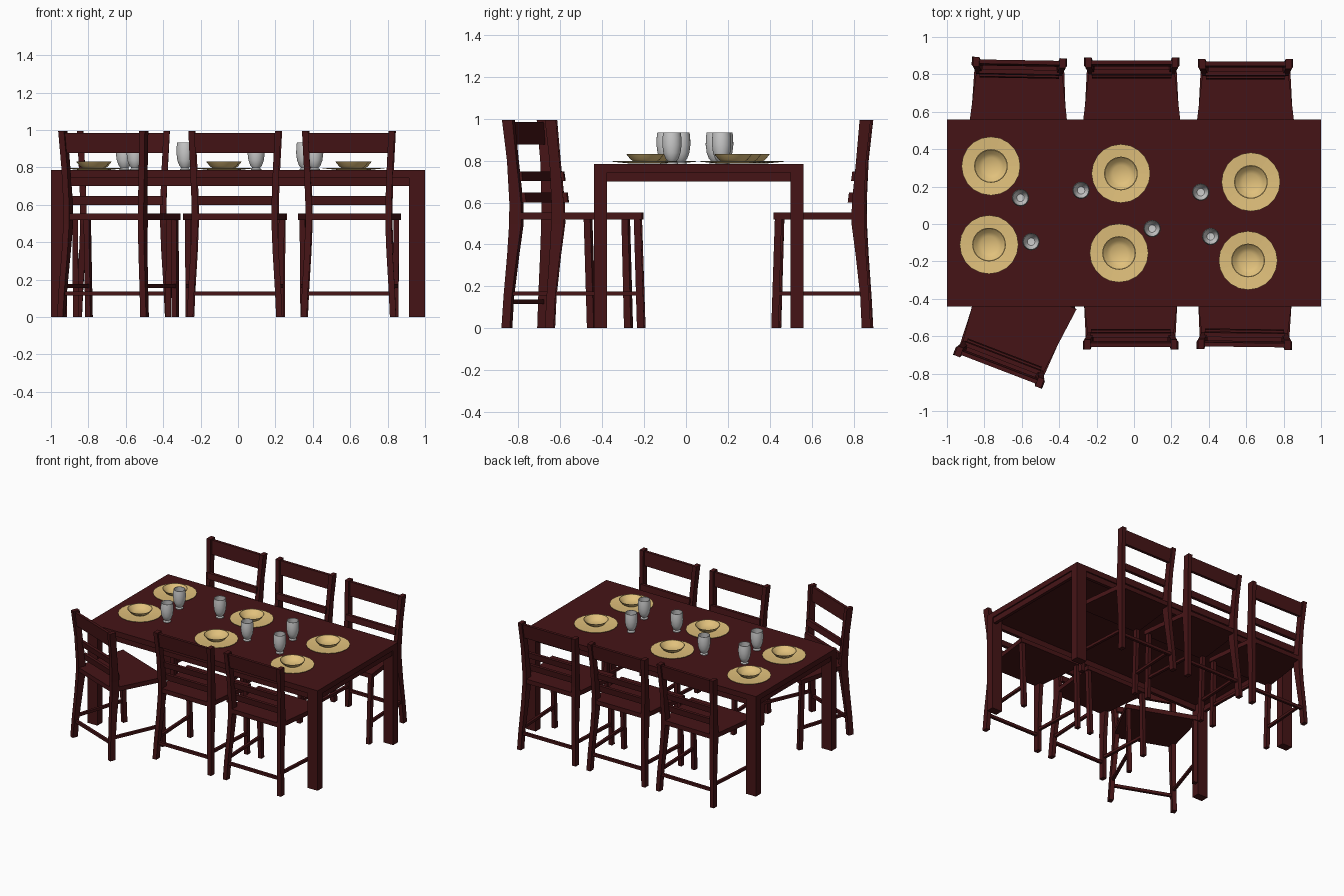
import bpy, bmesh
from math import radians, cos, sin, pi
from mathutils import Matrix, Vector

if "Cube" in bpy.data.objects:
    bpy.data.objects.remove(bpy.data.objects["Cube"])


def material(name, rgb):
    m = bpy.data.materials.new(name)
    m.diffuse_color = (*rgb, 1)
    m.use_nodes = True
    m.node_tree.nodes["Principled BSDF"].inputs["Base Color"].default_value = m.diffuse_color
    return m


WOOD = material("dark_wood", (0.06, 0.007, 0.008))
TAN = material("tan_ceramic", (0.75, 0.53, 0.2))


def finish(bm, name, mat):
    bmesh.ops.recalc_face_normals(bm, faces=bm.faces)
    me = bpy.data.meshes.new(name)
    bm.to_mesh(me)
    bm.free()
    if mat:
        me.materials.append(mat)
    return me


def loft(name, sections, mat=WOOD):
    """Solid through horizontal rectangles (z, x0, x1, y0, y1)."""
    bm = bmesh.new()
    rings = [[bm.verts.new(p) for p in
              ((x0, y0, z), (x1, y0, z), (x1, y1, z), (x0, y1, z))]
             for z, x0, x1, y0, y1 in sections]
    for a, b in zip(rings, rings[1:]):
        for i in range(4):
            j = (i + 1) % 4
            bm.faces.new((a[i], a[j], b[j], b[i]))
    bm.faces.new(rings[0])
    bm.faces.new(rings[-1])
    return finish(bm, name, mat)


def box(name, x0, x1, y0, y1, z0, z1):
    return loft(name, [(z0, x0, x1, y0, y1), (z1, x0, x1, y0, y1)])


def lathe(name, profile, sides, mat=None):
    """Revolve (radius, z) points about z; radius 0 gives a pole."""
    bm = bmesh.new()
    rings = []
    for r, z in profile:
        n = sides if r else 1
        rings.append([bm.verts.new((r * cos(2 * pi * i / sides),
                                    r * sin(2 * pi * i / sides), z)) for i in range(n)])
    for a, b in zip(rings, rings[1:]):
        for i in range(sides):
            j = (i + 1) % sides
            quad = [a[i % len(a)], a[j % len(a)], b[j % len(b)], b[i % len(b)]]
            bm.faces.new(list(dict.fromkeys(quad)))
    return finish(bm, name, mat)


def place(mesh, matrix=None):
    ob = bpy.data.objects.new(mesh.name, mesh)
    bpy.context.collection.objects.link(ob)
    if matrix:
        ob.matrix_world = matrix
    return ob


# Table
Y0, Y1 = -0.44, 0.56
place(box("table_top", -1, 1, Y0, Y1, 0.743, 0.785))
for sx in (-1, 1):
    xa, xb = sorted((sx, sx * 0.914))
    for ya, yb in ((Y0, Y0 + 0.062), (Y1 - 0.062, Y1)):
        place(box("table_leg", xa, xb, ya, yb, 0, 0.743))
    xa, xb = sorted((sx * 0.99, sx * 0.965))
    place(box("end_apron", xa, xb, Y0 + 0.05, Y1 - 0.05, 0.7, 0.743))
for ya in (Y0 + 0.01, Y1 - 0.035):
    place(box("side_apron", -0.92, 0.92, ya, ya + 0.025, 0.7, 0.743))

# Chair parts: local y = 0 at the rear, growing towards the seat front
POST = [  # z, outer x, rear y, front y
    (0, 0.255, 0, 0.043), (0.15, 0.248, 0.008, 0.05), (0.35, 0.236, 0.022, 0.072),
    (0.5, 0.23, 0.03, 0.092), (0.6, 0.23, 0.031, 0.09), (0.8, 0.238, 0.022, 0.07),
    (0.995, 0.248, 0, 0.053)]


def seat_half(y):
    return 0.225 + 0.05 * (y - 0.04) / 0.425


def seat_mesh():
    bm = bmesh.new()
    a, b, ya, yb = seat_half(0.035), seat_half(0.465), 0.035, 0.465
    pts = [(-a, ya), (a, ya), (b, yb), (-b, yb)]
    lo, hi = ([bm.verts.new((x, y, z)) for x, y in pts] for z in (0.518, 0.553))
    bm.faces.new(lo)
    bm.faces.new(hi)
    for i in range(4):
        j = (i + 1) % 4
        bm.faces.new((lo[i], lo[j], hi[j], hi[i]))
    return finish(bm, "seat", WOOD)


def side_stretcher(s):
    # Bar following the taper between rear and front legs
    bm = bmesh.new()
    rings = []
    for x, y in ((0.218, 0.03), (0.24, 0.45)):
        rings.append([bm.verts.new((s * (x + dx), y, z)) for dx, z in
                      ((0, 0.155), (0.02, 0.155), (0.02, 0.176), (0, 0.176))])
    for i in range(4):
        j = (i + 1) % 4
        bm.faces.new((rings[0][i], rings[0][j], rings[1][j], rings[1][i]))
    bm.faces.new(rings[0])
    bm.faces.new(rings[1])
    return finish(bm, "side_stretcher", WOOD)


def slat(name, z0, z1, y0, y1, half, thick):
    # Leaning back slat
    return loft(name, [(z0, -half, half, y0, y0 + thick), (z1, -half, half, y1, y1 + thick)])


chair = [
    seat_mesh(),
    slat("top_rail", 0.878, 0.985, 0.024, 0.014, 0.222, 0.022),
    slat("middle_slat", 0.702, 0.748, 0.07, 0.064, 0.215, 0.024),
    slat("lower_slat", 0.6, 0.648, 0.086, 0.08, 0.212, 0.024),
    box("rear_stretcher", -0.222, 0.222, 0.018, 0.038, 0.115, 0.137),
]
for s in (-1, 1):
    chair.append(loft("rear_post", [(z, s * x, s * (x - 0.033), a, b) for z, x, a, b in POST]))
    chair.append(loft("front_leg", [(0, s * 0.262, s * 0.232, 0.44, 0.475),
                                    (0.52, s * 0.266, s * 0.236, 0.425, 0.458)]))
    chair.append(side_stretcher(s))

# Chair positions: rear centre x, y and turn
for x, y, deg in ((-0.612, 0.89, 179), (-0.012, 0.889, 180), (0.596, 0.882, 180),
                  (-0.73, -0.79, -21), (-0.018, -0.671, 0), (0.59, -0.671, -0.7)):
    M = Matrix.Translation((x, y, 0)) @ Matrix.Rotation(radians(deg), 4, 'Z')
    for part in chair:
        place(part, M)

# Tableware
plate = lathe("plate", [(0, 0.786), (0.07, 0.786), (0.157, 0.795), (0.157, 0.798),
                        (0.07, 0.791), (0, 0.791)], 20, TAN)
bowl = lathe("bowl", [(0, 0.791), (0.048, 0.791), (0.07, 0.806), (0.09, 0.831),
                      (0.086, 0.831), (0.066, 0.81), (0.045, 0.797), (0, 0.796)], 32, TAN)
glass = lathe("glass", [(0, 0.785), (0.028, 0.785), (0.028, 0.79), (0.02, 0.797),
                        (0.031, 0.81), (0.041, 0.837), (0.046, 0.875), (0.045, 0.91),
                        (0.042, 0.934), (0.039, 0.934), (0.042, 0.9), (0.042, 0.87),
                        (0.037, 0.838), (0.02, 0.812), (0, 0.81)], 24)

smooth = []
for x, y in ((-0.765, 0.31), (-0.07, 0.27), (0.625, 0.225),
             (-0.775, -0.11), (-0.08, -0.155), (0.61, -0.195)):
    place(plate, Matrix.Translation((x, y, 0)))
    smooth.append(place(bowl, Matrix.Translation((x, y, 0))))
for x, y in ((-0.607, 0.14), (-0.283, 0.18), (0.357, 0.17),
             (-0.55, -0.095), (0.097, -0.025), (0.41, -0.067)):
    smooth.append(place(glass, Matrix.Translation((x, y, 0))))

# Smooth the round tableware, keeping rims crisp
bpy.ops.object.select_all(action='DESELECT')
for ob in (smooth[0], smooth[-1]):
    ob.select_set(True)
    bpy.context.view_layer.objects.active = ob
bpy.ops.object.shade_smooth_by_angle(angle=radians(40))
